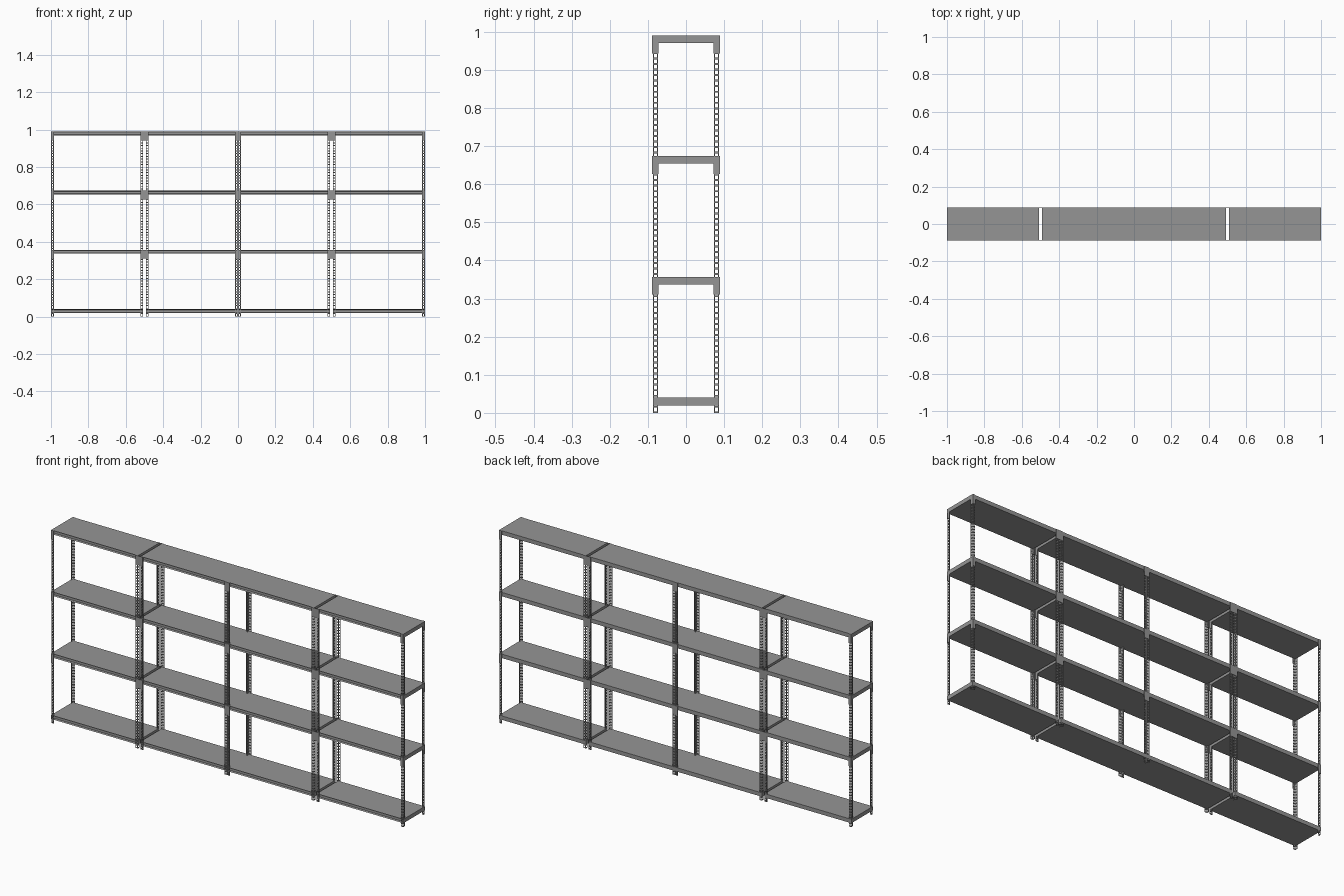
import bpy
import bmesh

cube = bpy.data.objects.get("Cube")
if cube:
    bpy.data.objects.remove(cube, do_unlink=True)

# Bare metal grey
steel = bpy.data.materials.new("grey_steel")
steel.use_nodes = True
colour = (0.3, 0.3, 0.3, 1)
steel.diffuse_color = colour
steel.node_tree.nodes["Principled BSDF"].inputs["Base Color"].default_value = colour

HEIGHT = 0.99
HALF_DEPTH = 0.087
FLANGE = 0.014
PITCH = 0.0145
SHELF = 0.02
SHELF_TOPS = (0.04, 0.357, 0.674, HEIGHT)
GAP = 0.007
BAYS = ((-1, -0.5 - GAP), (-0.5 + GAP, 0), (0, 0.5 - GAP), (0.5 + GAP, 1))


def add_object(name, mesh, location=(0, 0, 0)):
    obj = bpy.data.objects.new(name, mesh)
    obj.location = location
    bpy.context.scene.collection.objects.link(obj)
    if not mesh.materials:
        mesh.materials.append(steel)
    return obj


def box(name, low, high):
    bm = bmesh.new()
    bmesh.ops.create_cube(bm, size=1)
    for v in bm.verts:
        v.co = [l + (c + 0.5) * (h - l) for c, l, h in zip(v.co, low, high)]
    mesh = bpy.data.meshes.new(name)
    bm.to_mesh(mesh)
    bm.free()
    return add_object(name, mesh)


def slotted_angle(sx, sy):
    """Folded sheet with a row of slots in each flange; corner at the origin."""
    steps = (FLANGE, 0.0105, 0.0035)
    path = [(0, d) for d in steps] + [(0, 0)] + [(d, 0) for d in reversed(steps)]
    levels = [0]
    z = 0.004
    while z + 0.01 < HEIGHT - 0.002:
        levels += [z, z + 0.0095]
        z += PITCH
    levels.append(HEIGHT - 0.001)
    bm = bmesh.new()
    rows = [[bm.verts.new((sx * x, sy * y, h)) for x, y in path] for h in levels]
    for r in range(len(rows) - 1):
        for c in range(len(path) - 1):
            if r % 2 == 1 and c in (1, 4):
                continue
            quad = [rows[r][c], rows[r][c + 1], rows[r + 1][c + 1], rows[r + 1][c]]
            bm.faces.new(quad if sx * sy > 0 else quad[::-1])
    mesh = bpy.data.meshes.new("slotted_angle")
    bm.to_mesh(mesh)
    bm.free()
    return mesh


def shelf(name, x0, x1, top):
    """Closed tray with a shallow groove along its front edge."""
    obj = box(name, (x0, -HALF_DEPTH, top - SHELF), (x1, HALF_DEPTH, top))
    bm = bmesh.new()
    bm.from_mesh(obj.data)
    front = [f for f in bm.faces if f.normal.y < -0.9]
    bmesh.ops.inset_region(bm, faces=front, thickness=0.005, depth=0)
    bmesh.ops.translate(bm, verts=front[0].verts, vec=(0, 0.008, 0))
    bm.to_mesh(obj.data)
    bm.free()


angles = {(sx, sy): slotted_angle(sx, sy) for sx in (1, -1) for sy in (1, -1)}

for n, (x0, x1) in enumerate(BAYS, 1):
    for level, top in enumerate(SHELF_TOPS, 1):
        shelf(f"shelf_bay{n}_level{level}", x0, x1, top)
    # Four corner posts, with plates covering the slots under the upper shelves
    for sx, edge in ((1, x0), (-1, x1)):
        for sy, side in ((1, "front"), (-1, "back")):
            y = -sy * HALF_DEPTH
            post = add_object(f"{side}_post_bay{n}", angles[sx, sy], (edge + sx * 0.001, y, 0))
            mod = post.modifiers.new("thickness", "SOLIDIFY")
            mod.thickness = 0.0018
            mod.offset = -1
            mod.use_even_offset = True
            for top in SHELF_TOPS[1:]:
                xs = sorted((edge + sx * 0.0003, edge + sx * 0.0012))
                ys = sorted((y - sy * 0.001, y + sy * 0.0145))
                box(f"{side}_side_gusset_bay{n}", (xs[0], ys[0], top - 0.047),
                    (xs[1], ys[1], top - SHELF))

# Joining plates across the front and back of neighbouring posts
JOINTS = ((-1, -0.985), (-0.521, -0.479), (-0.015, 0.015), (0.479, 0.521), (0.985, 1))
for x0, x1 in JOINTS:
    for sy, side in ((-1, "front"), (1, "back")):
        ys = sorted((sy * (HALF_DEPTH - 0.0002), sy * (HALF_DEPTH + 0.002)))
        for top in SHELF_TOPS[1:]:
            box(f"{side}_joining_plate", (x0, ys[0], top - 0.047), (x1, ys[1], top))
